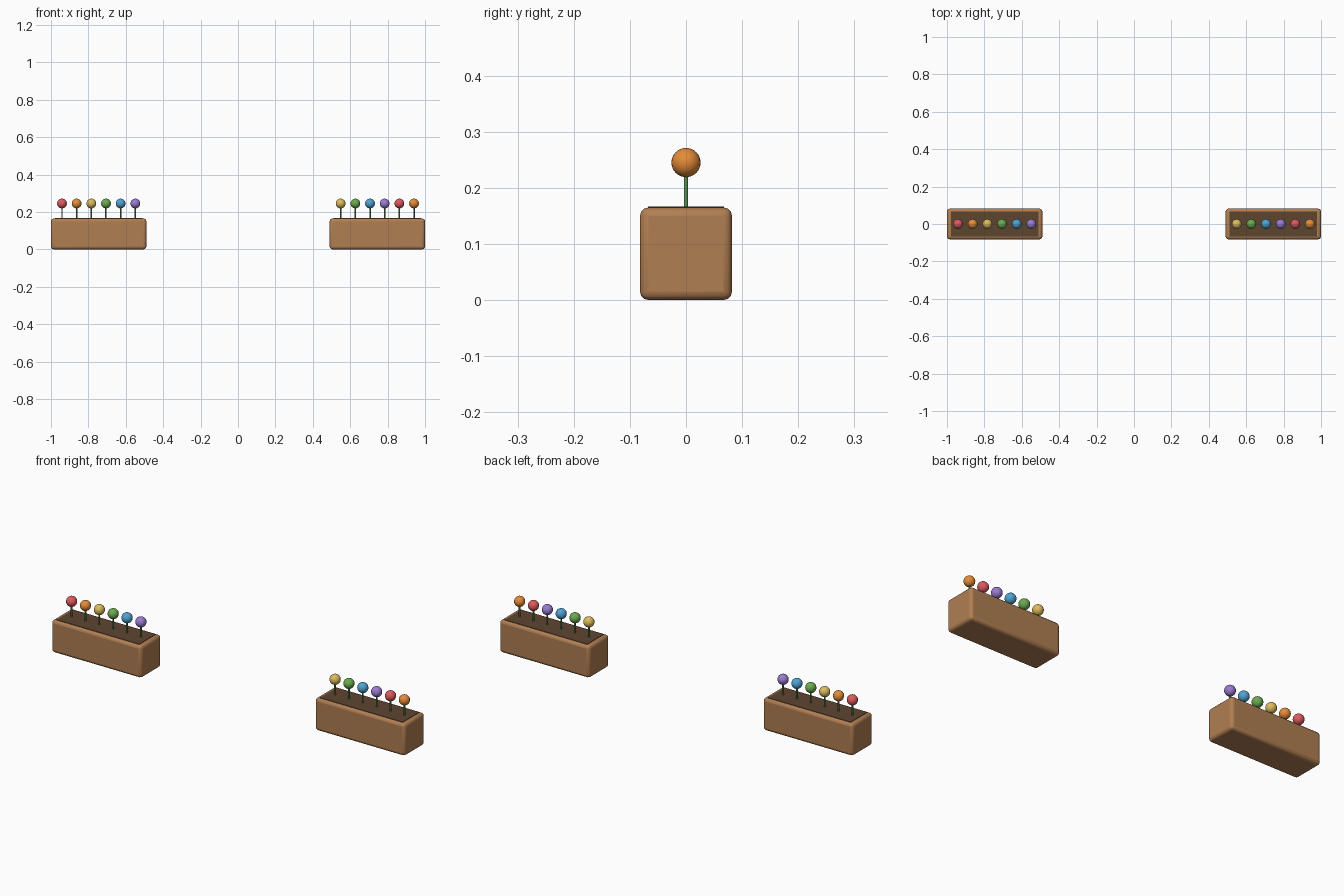
import bpy
import math

if "Cube" in bpy.data.objects:
    bpy.data.objects.remove(bpy.data.objects["Cube"])

def material(name, rgb):
    m = bpy.data.materials.new(name)
    m.diffuse_color = (*rgb, 1)
    m.use_nodes = True
    m.node_tree.nodes["Principled BSDF"].inputs["Base Color"].default_value = m.diffuse_color
    return m

WOOD = material("wood", (0.44, 0.21, 0.085))
SOIL = material("soil", (0.11, 0.06, 0.03))
STEM = material("stem_green", (0.10, 0.30, 0.08))
BLOOMS = [
    material("red", (0.72, 0.10, 0.11)),
    material("orange", (0.78, 0.26, 0.04)),
    material("yellow", (0.72, 0.50, 0.11)),
    material("green", (0.15, 0.40, 0.08)),
    material("blue", (0.08, 0.36, 0.64)),
    material("purple", (0.32, 0.20, 0.62)),
]

def finish(name, mat, angle=40):
    ob = bpy.context.object
    ob.name = name
    ob.data.materials.append(mat)
    bpy.ops.object.shade_smooth_by_angle(angle=math.radians(angle))
    return ob

def box(name, loc, size, mat, bevel=0):
    bpy.ops.mesh.primitive_cube_add(size=1, location=loc)
    bpy.context.object.scale = size
    bpy.ops.object.transform_apply(location=False, rotation=False, scale=True)
    ob = finish(name, mat)
    if bevel:
        mod = ob.modifiers.new("bevel", 'BEVEL')
        mod.width = bevel
        mod.segments = 3

def flower(side, i, x, mat):
    # Thin stem rising from the soil into the bloom
    bpy.ops.mesh.primitive_cylinder_add(vertices=12, radius=0.004, depth=0.085,
                                        location=(x, 0, 0.1975))
    finish(f"{side}_stem_{i}", STEM)
    # Round bloom
    bpy.ops.mesh.primitive_uv_sphere_add(segments=24, ring_count=16, radius=0.026,
                                         location=(x, 0, 0.245))
    finish(f"{side}_bloom_{i}", mat)

# Two planters; the bloom colours run on from the first with an offset
for side, cx, shift in (("left", -0.745, 0), ("right", 0.745, 2)):
    box(f"{side}_planter_box", (cx, 0, 0.0825), (0.51, 0.164, 0.165), WOOD, 0.015)
    box(f"{side}_soil", (cx, 0, 0.157), (0.467, 0.135, 0.02), SOIL)
    for i in range(6):
        flower(side, i + 1, cx + (i - 2.5) * 0.0784, BLOOMS[(i + shift) % 6])
